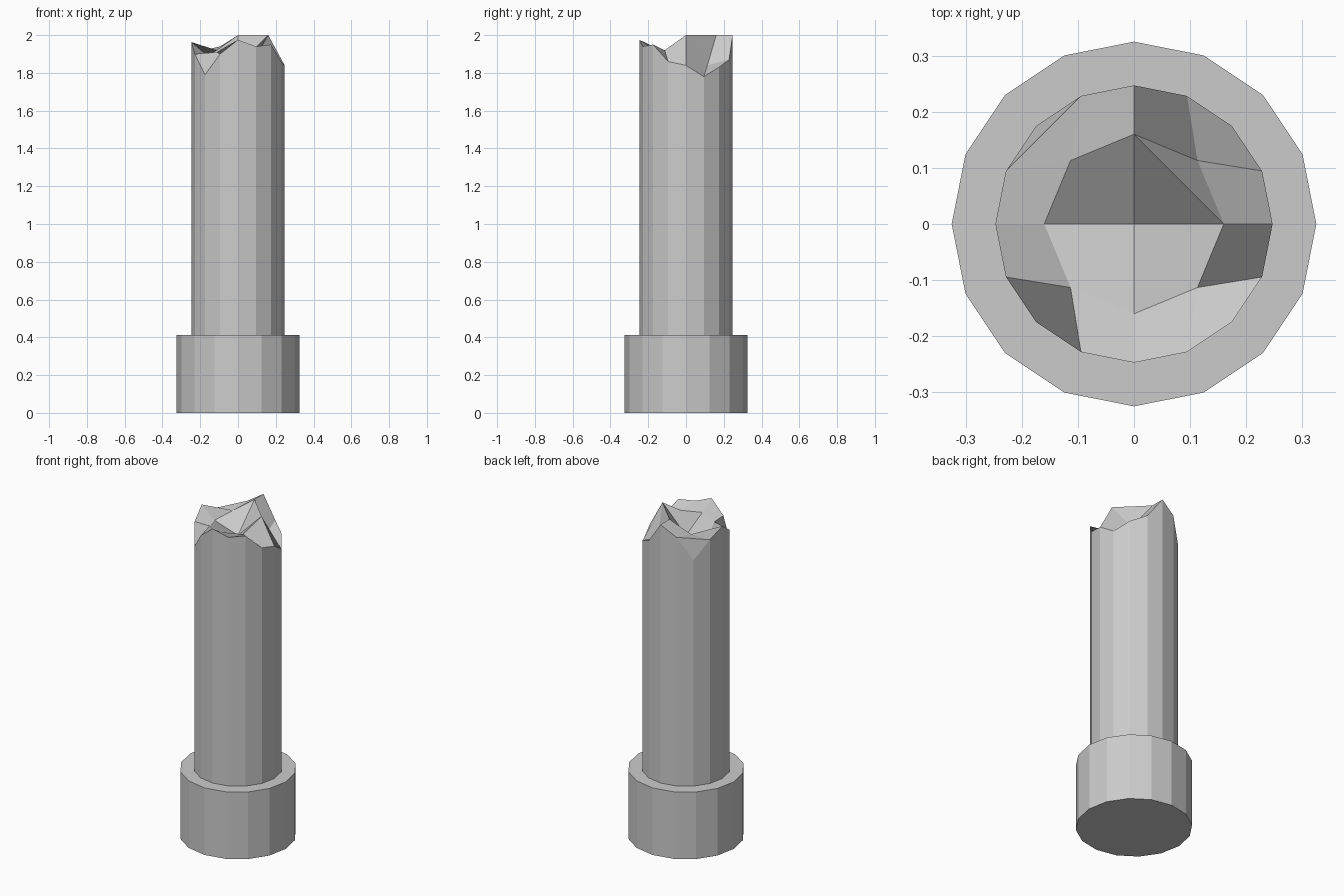
import bpy, bmesh, math

if "Cube" in bpy.data.objects:
    bpy.data.objects.remove(bpy.data.objects["Cube"])

SIDES = 16
BASE_R, BASE_H = 0.325, 0.412
SHAFT_R, INNER_R = 0.247, 0.16

# Heights of the broken top, anticlockwise from +x: rim, inner ring, centre
RIM = [1.84, 1.78, 1.83, 1.87, 2.0, 1.94, 1.80, 1.91,
       1.963, 1.90, 1.79, 1.90, 1.975, 1.94, 1.95, 1.86]
INNER = [2.0, 1.84, 2.0, 1.92, 1.89, 1.91, 1.92, 1.92]
CENTRE = 1.84


def ring(bm, radius, heights):
    n = len(heights)
    return [bm.verts.new((radius * math.cos(2 * math.pi * i / n),
                          radius * math.sin(2 * math.pi * i / n), z))
            for i, z in enumerate(heights)]


def bridge(bm, low, high):
    n = len(low)
    for i in range(n):
        j = (i + 1) % n
        bm.faces.new((low[i], low[j], high[j], high[i]))


def finish(bm, name):
    bm.normal_update()
    mesh = bpy.data.meshes.new(name)
    bm.to_mesh(mesh)
    bm.free()
    obj = bpy.data.objects.new(name, mesh)
    bpy.context.collection.objects.link(obj)
    return obj


# Base drum with a flat ledge around the shaft
bm = bmesh.new()
bottom = ring(bm, BASE_R, [0] * SIDES)
top = ring(bm, BASE_R, [BASE_H] * SIDES)
ledge = ring(bm, SHAFT_R, [BASE_H] * SIDES)
bm.faces.new(bottom[::-1])
bridge(bm, bottom, top)
bridge(bm, top, ledge)
finish(bm, "column_base")

# Shaft with the jagged fracture as a four by four grid cap
bm = bmesh.new()
foot = ring(bm, SHAFT_R, [BASE_H] * SIDES)
rim = ring(bm, SHAFT_R, RIM)
inner = ring(bm, INNER_R, INNER)
centre = bm.verts.new((0, 0, CENTRE))
bridge(bm, foot, rim)
for q in range(4):
    o, i = 4 * q, 2 * q
    r = [rim[(o + k) % 16] for k in range(5)]
    a, b, c = inner[i], inner[i + 1], inner[(i + 2) % 8]
    bm.faces.new((a, r[0], r[1], b))
    bm.faces.new((b, r[3], r[4], c))
    if q == 1:
        # Chipped corner folds across the rim
        bm.faces.new((b, r[1], r[3]))
        bm.faces.new((r[1], r[2], r[3]))
    else:
        bm.faces.new((b, r[1], r[2], r[3]))
    if q == 0:
        # Sharp ridge between the two high points
        bm.faces.new((centre, a, c))
        bm.faces.new((a, b, c))
    else:
        bm.faces.new((centre, a, b, c))
finish(bm, "broken_shaft")
